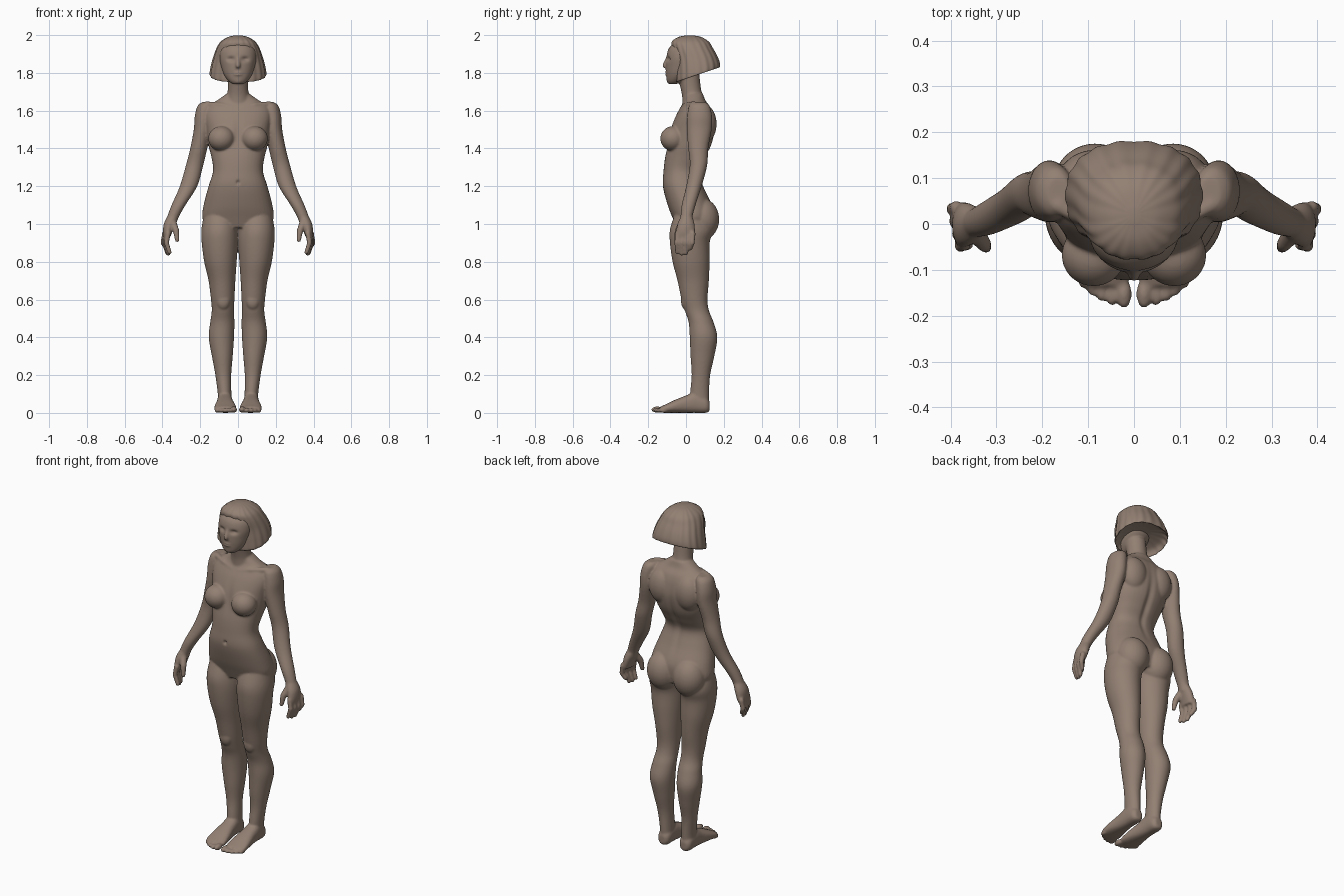
import bpy, bmesh, math
from mathutils import Vector, Matrix

clay = bpy.data.materials.new("warm brown clay")
clay.diffuse_color = (0.29, 0.215, 0.17, 1)
parts = []


def finish(name, bm, collect=True):
    bmesh.ops.recalc_face_normals(bm, faces=bm.faces)
    me = bpy.data.meshes.new(name)
    bm.to_mesh(me)
    bm.free()
    ob = bpy.data.objects.new(name, me)
    bpy.context.collection.objects.link(ob)
    me.materials.append(clay)
    if collect:
        parts.append(ob)
    return ob


def spline(rows, steps=5):
    """Smooth curve through all rows of numbers."""
    out = []
    for i in range(len(rows) - 1):
        a, b, c, d = (rows[max(i - 1, 0)], rows[i], rows[i + 1], rows[min(i + 2, len(rows) - 1)])
        for k in range(steps):
            t = k / steps
            out.append([0.5 * (2 * q + (r - p) * t + (2 * p - 5 * q + 4 * r - s) * t * t
                               + (3 * q - p - 3 * r + s) * t ** 3) for p, q, r, s in zip(a, b, c, d)])
    return out + [list(rows[-1])]


def loft(name, rows, side=1, axis='Z', power=2.0, n=40, wave=0.0, collect=True):
    """Rows are x, y, z, two radii and a tilt; rings lie across the axis."""
    bm = bmesh.new()
    rings = []
    for x, y, z, ra, rb, tilt in spline([tuple(r) + (0,) * (6 - len(r)) for r in rows]):
        ring = []
        for i in range(n):
            a = 2 * math.pi * i / n
            c, s = math.cos(a), math.sin(a)
            w = 1 + wave * math.cos(18 * a)
            u = math.copysign(abs(c) ** (2 / power), c) * ra * w
            v = math.copysign(abs(s) ** (2 / power), s) * rb * w
            p = (x + u, y + v, z + tilt * v) if axis == 'Z' else (x + u, y, z + v)
            ring.append(bm.verts.new((side * p[0], p[1], p[2])))
        rings.append(ring)
    for r, q in zip(rings, rings[1:]):
        for i in range(n):
            j = (i + 1) % n
            bm.faces.new((r[i], r[j], q[j], q[i]))
    bm.faces.new(rings[0])
    bm.faces.new(rings[-1])
    return finish(name, bm, collect)


def blob(name, c, r, side=1):
    bm = bmesh.new()
    m = Matrix.Translation((side * c[0], c[1], c[2])) @ Matrix.Diagonal((*r, 1))
    bmesh.ops.create_uvsphere(bm, u_segments=28, v_segments=18, radius=1, matrix=m)
    finish(name, bm)


def limb(name, points, radii, side=1):
    """Rounded rod through points, made of closely spaced balls and tapered links."""
    pts = [Vector((side * p[0], p[1], p[2])) for p in points]
    for p, r in zip(pts, radii):
        bm = bmesh.new()
        bmesh.ops.create_uvsphere(bm, u_segments=16, v_segments=10, radius=r, matrix=Matrix.Translation(p))
        finish(name, bm)
    for p, q, r, s in zip(pts, pts[1:], radii, radii[1:]):
        d = q - p
        bm = bmesh.new()
        m = Matrix.Translation((p + q) / 2) @ d.to_track_quat('Z', 'Y').to_matrix().to_4x4()
        bmesh.ops.create_cone(bm, cap_ends=True, segments=16, radius1=r, radius2=s, depth=d.length, matrix=m)
        finish(name, bm)


# torso, neck and head
loft("torso", [(0, .04, .98, .15, .09), (0, .035, 1.03, .188, .105), (0, .02, 1.1, .182, .117),
               (0, -.015, 1.2, .156, .107), (0, -.025, 1.28, .132, .094), (0, -.005, 1.35, .14, .106),
               (0, .02, 1.42, .157, .116), (0, .035, 1.5, .168, .117), (0, .045, 1.57, .178, .1),
               (0, .05, 1.62, .165, .078), (0, .047, 1.655, .11, .056), (0, .042, 1.69, .06, .048)], power=2.25)
loft("neck", [(0, .04, 1.6, .075, .06), (0, .035, 1.67, .06, .055), (0, .025, 1.72, .054, .054),
              (0, .01, 1.8, .055, .06)])
loft("head", [(0, -.072, 1.74, .026, .018), (0, -.055, 1.757, .05, .046), (0, -.032, 1.79, .075, .073),
              (0, -.015, 1.83, .09, .092), (0, -.01, 1.88, .099, .094), (0, .002, 1.93, .094, .093),
              (0, .015, 1.97, .065, .065)], power=2.1)
limb("nose", [(0, -.098, 1.88), (0, -.113, 1.838)], [.009, .013])
blob("lips", (0, -.1, 1.795), (.026, .013, .011))
blob("chin", (0, -.085, 1.758), (.024, .018, .016))

for s in (1, -1):
    # soft forms on the trunk
    blob("breast", (.088, -.068, 1.452), (.07, .068, .066), s)
    blob("buttock", (.085, .085, 1.025), (.092, .091, .11), s)
    blob("shoulder_blade", (.085, .1, 1.53), (.078, .062, .1), s)
    limb("collar_bone", [(.02, -.02, 1.612), (.09, -.005, 1.63), (.165, .04, 1.632)], [.012, .012, .018], s)
    # legs
    loft("leg", [(.095, .025, 1.05, .085, .085), (.098, .028, .97, .096, .113), (.097, .02, .9, .095, .105),
                 (.093, .027, .8, .086, .098), (.085, .038, .7, .071, .083), (.081, .045, .6, .062, .069),
                 (.08, .058, .54, .059, .064), (.083, .08, .48, .064, .066), (.088, .093, .4, .067, .073),
                 (.083, .087, .3, .055, .063), (.078, .079, .2, .042, .049), (.071, .072, .1, .036, .05),
                 (.07, .075, .04, .036, .046)], s)
    blob("kneecap", (.078, .0, .595), (.037, .027, .05), s)
    # feet and toes
    loft("foot", [(.07, .125, .035, .02, .025), (.07, .105, .042, .036, .042), (.07, .05, .055, .04, .055),
                  (.069, 0, .046, .044, .046), (.068, -.06, .034, .054, .034), (.067, -.11, .022, .059, .022),
                  (.065, -.135, .017, .05, .016)], s, axis='Y', power=2.4)
    for x, y, r in ((.022, -.152, .017), (.048, -.155, .013), (.07, -.147, .0125), (.091, -.135, .012),
                    (.111, -.118, .012)):
        blob("toe", (x, y, r), (r * 1.02, r * 1.9, r), s)
    # arms
    loft("arm", [(.165, .068, 1.645, .025, .035), (.172, .07, 1.625, .042, .055), (.183, .072, 1.57, .046, .066),
                 (.188, .07, 1.5, .046, .066), (.208, .065, 1.4, .045, .053), (.23, .066, 1.31, .046, .046),
                 (.262, .042, 1.2, .046, .041), (.315, .014, 1.1, .037, .037), (.343, .003, 1.04, .031, .032),
                 (.355, 0, 1.0, .028, .036)], s)
    # hands
    loft("palm", [(.345, .003, 1.04, .029, .031), (.362, .0, 1.0, .031, .045), (.372, -.002, .96, .025, .05),
                  (.376, -.004, .93, .018, .046)], s)
    for i in range(4):
        y = -.045 + .027 * i
        x = .37 + .006 * i
        tip = (.85, .842, .845, .87)[i]
        limb("finger", [(x, y, .95), (x + .009, y - .003, .9), (x - .008, y * .85 - .008, tip)],
             [.0145, .0135, .0115], s)
    limb("thumb", [(.348, -.015, 1.01), (.328, -.043, .965), (.322, -.052, .915)], [.022, .017, .012], s)

# fuse everything into one smooth skin
bpy.ops.object.select_all(action='DESELECT')
for ob in parts:
    ob.select_set(True)
body = parts[0]
bpy.context.view_layer.objects.active = body
bpy.ops.object.join()
body.name = "body"
mod = body.modifiers.new("fuse", 'REMESH')
mod.mode = 'VOXEL'
mod.voxel_size = .0055
mod = body.modifiers.new("soften", 'SMOOTH')
mod.factor = .5
mod.iterations = 7
for m in list(body.modifiers):
    bpy.ops.object.modifier_apply(modifier=m.name)

# sculpted hollows: centre, spread, push along y
dents = [((s * .037, -.095, 1.873), (.02, .04, .012), .013) for s in (1, -1)]
dents += [((0, -.1, 1.796), (.02, .04, .003), .005), ((0, -.12, 1.22), (.008, .05, .01), .012),
          ((0, .1, 1.38), (.018, .08, .16), -.012), ((0, -.08, 1.48), (.018, .05, .07), .006)]
for v in body.data.vertices:
    for c, r, d in dents:
        e = sum(((v.co[i] - c[i]) / r[i]) ** 2 for i in range(3))
        if e < 9:
            v.co.y += d * math.exp(-e)
body.data.materials.clear()
body.data.materials.append(clay)

# bobbed hair, hollow beneath and rippled with locks
hair = loft("hair", [(0, .06, 1.83, .05, .05, .3), (0, .06, 1.815, .125, .095, .34), (0, .062, 1.79, .148, .116, .34),
                     (0, .061, 1.83, .144, .118, .2), (0, .053, 1.88, .131, .112, .1), (0, .035, 1.93, .113, .108, 0),
                     (0, .023, 1.965, .091, .098, 0), (0, .02, 1.99, .052, .06, 0), (0, .02, 1.999, .012, .015, 0)],
            power=2.3, n=144, wave=.012, collect=False)
for ob in (body, hair):
    for p in ob.data.polygons:
        p.use_smooth = True
    # settle the feet exactly on the ground
low = min(v.co.z for v in body.data.vertices)
for v in body.data.vertices:
    if v.co.z < .1:
        v.co.z -= low * (1 - v.co.z / .1)
